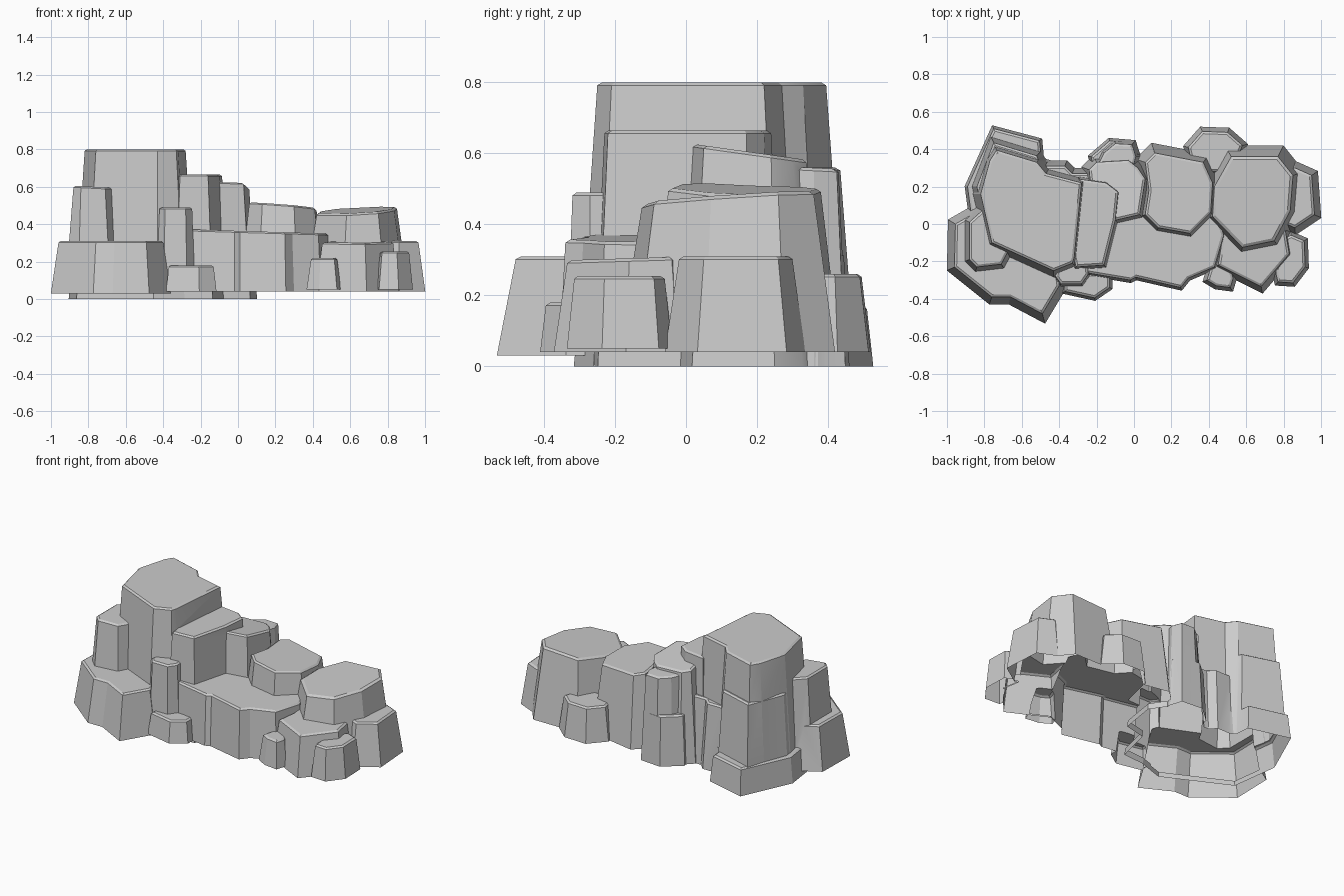
import bpy, bmesh, math
from mathutils import Vector

if "Cube" in bpy.data.objects:
    bpy.data.objects.remove(bpy.data.objects["Cube"])

rocks = []


def offset(pts, d):
    """Push a closed outline outwards by d along mitred corner normals."""
    area = sum(a.x * b.y - b.x * a.y for a, b in zip(pts, pts[1:] + pts[:1]))
    s = 1 if area > 0 else -1
    out = []
    for i, p in enumerate(pts):
        e1 = (p - pts[i - 1]).normalized()
        e2 = (pts[(i + 1) % len(pts)] - p).normalized()
        n1, n2 = Vector((e1.y, -e1.x)) * s, Vector((e2.y, -e2.x)) * s
        out.append(p + (n1 + n2) * d / max(1 + n1.dot(n2), 0.6))
    return out


def rock(name, z0, z1, flare, outline, tilt=(0, 0), lip=0.012):
    """Tapered rock with a small worn lip around its top."""
    pts = [Vector(p) for p in outline]
    c = sum(pts, Vector((0, 0))) / len(pts)
    bm = bmesh.new()
    rings = []
    for ring, drop in ((offset(pts, flare), None), (pts, lip * 0.7), (offset(pts, -lip), 0)):
        row = []
        for p in ring:
            z = z0 if drop is None else z1 - drop + tilt[0] * (p.x - c.x) + tilt[1] * (p.y - c.y)
            row.append(bm.verts.new((p.x, p.y, z)))
        rings.append(row)
    n = len(pts)
    for a, b in zip(rings, rings[1:]):
        for i in range(n):
            j = (i + 1) % n
            bm.faces.new((a[i], a[j], b[j], b[i]))
    bm.faces.new(rings[-1])
    bm.faces.new(rings[0])
    bmesh.ops.recalc_face_normals(bm, faces=bm.faces)
    me = bpy.data.meshes.new(name)
    bm.to_mesh(me)
    bm.free()
    ob = bpy.data.objects.new(name, me)
    bpy.context.collection.objects.link(ob)
    rocks.append(ob)


# Tall left tower, its wide footing and its flank
rock("tower", 0, 0.80, 0.05, [(-.77, .34), (-.735, .395), (-.52, .33), (-.47, .27), (-.28, .22),
     (-.32, -.18), (-.33, -.21), (-.43, -.25), (-.76, -.10), (-.82, .16)])
rock("tower_shoulder", 0, 0.56, 0.035, [(-.84, .20), (-.75, .435), (-.52, .365), (-.495, .30),
     (-.45, .10), (-.80, .0)])
rock("tower_footing", 0, 0.17, 0.015, [(-.89, .20), (-.75, .51), (-.505, .445), (-.495, .34),
     (-.30, .28), (-.30, -.25), (-.45, -.30), (-.85, -.10)])
rock("tower_flank", 0.03, 0.60, 0.045, [(-.78, .10), (-.88, .01), (-.88, -.19), (-.84, -.23),
     (-.71, -.215), (-.67, -.14), (-.66, .05)], (-.05, 0))
rock("tower_back_slab", 0, 0.42, 0.03, [(-.50, .31), (-.37, .31), (-.33, .27), (-.20, .27),
     (-.20, .10), (-.50, .10)])

# Stepped blocks descending to the right of the tower
rock("upper_step", 0, 0.665, 0.03, [(-.29, .24), (-.15, .22), (-.085, .17), (-.10, .02),
     (-.16, -.22), (-.31, -.23), (-.34, -.10)])
rock("second_step", 0, 0.60, 0.04, [(-.24, .29), (-.20, .33), (-.03, .34), (.02, .30),
     (.06, .24), (.03, .05), (-.10, .02), (-.22, .10)], (0, -.14))
rock("rear_column", 0, 0.56, 0.025, [(-.19, .32), (-.16, .38), (-.10, .43), (-.01, .425),
     (.01, .36), (-.02, .25), (-.15, .25)], (0, -.05))
rock("rear_column_footing", 0, 0.32, 0.015, [(-.23, .36), (-.13, .445), (-.01, .435),
     (.02, .37), (.0, .25), (-.20, .25)])
rock("middle_rock", 0.04, 0.50, 0.05, [(.06, .33), (.11, .38), (.37, .33), (.42, .22), (.41, .06),
     (.30, -.05), (.13, -.02), (.06, .05), (.08, .18)], (-.08, -.04))

# Low central terrace
rock("terrace", 0.04, 0.36, 0.015, [(-.26, -.26), (-.02, -.30), (.01, -.285), (.25, -.34),
     (.29, -.29), (.43, -.23), (.48, -.06), (.42, .12), (.10, .18), (-.28, .10)], (-.03, 0))

# Right-hand rocks
rock("right_rock", 0.04, 0.475, 0.06, [(.43, .20), (.52, .36), (.77, .36), (.85, .26), (.835, .07),
     (.75, -.09), (.58, -.125), (.42, .04)], (.05, .06), 0.015)
rock("right_flank", 0.04, 0.31, 0.035, [(.75, .28), (.86, .30), (.95, .26), (.965, .05),
     (.86, -.02), (.70, .05)])
rock("right_apron", 0.04, 0.305, 0.03, [(.46, .0), (.47, -.10), (.45, -.22), (.68, -.335),
     (.71, -.30), (.83, -.16), (.81, -.04), (.62, .08)], (0, .03))
rock("rear_right_rock", 0.04, 0.26, 0.025, [(.29, .41), (.365, .495), (.50, .49), (.58, .42),
     (.52, .28), (.32, .28)])

# Low front-left block and small scattered stones
rock("front_left_block", 0.03, 0.31, 0.04, [(-.85, .06), (-.955, .0), (-.96, -.23), (-.76, -.39),
     (-.66, -.39), (-.49, -.48), (-.40, -.33), (-.42, -.18), (-.70, -.05)])
rock("front_column", 0.05, 0.49, 0.015, [(-.42, -.28), (-.39, -.32), (-.28, -.32), (-.245, -.27),
     (-.25, -.20), (-.40, -.20)])
rock("front_stone", 0.04, 0.18, 0.015, [(-.37, -.36), (-.21, -.395), (-.13, -.34),
     (-.13, -.27), (-.37, -.26)])
rock("apron_small_stone", 0.05, 0.22, 0.02, [(.39, -.30), (.44, -.33), (.515, -.34), (.53, -.29),
     (.50, -.20), (.42, -.20)])
rock("apron_large_stone", 0.05, 0.255, 0.02, [(.76, -.27), (.77, -.31), (.85, -.315), (.915, -.23),
     (.91, -.09), (.84, -.06), (.76, -.10)])

# Fuse every rock into one shell so no walls are left inside
body = rocks[0]
body.name = "rock_formation"
for other in rocks[1:]:
    mod = body.modifiers.new("fuse", 'BOOLEAN')
    mod.operation, mod.solver, mod.object = 'UNION', 'EXACT', other
bpy.context.view_layer.update()
fused = bpy.data.meshes.new_from_object(body.evaluated_get(bpy.context.evaluated_depsgraph_get()))
body.modifiers.clear()
body.data = fused
for other in rocks[1:]:
    bpy.data.objects.remove(other)

# Open the underside
bm = bmesh.new()
bm.from_mesh(fused)
bm.normal_update()
bmesh.ops.delete(bm, geom=[f for f in bm.faces if f.normal.z < -0.5], context='FACES')
bm.to_mesh(fused)
bm.free()
bpy.context.view_layer.objects.active = body
body.select_set(True)
bpy.ops.object.shade_smooth_by_angle(angle=math.radians(20))
